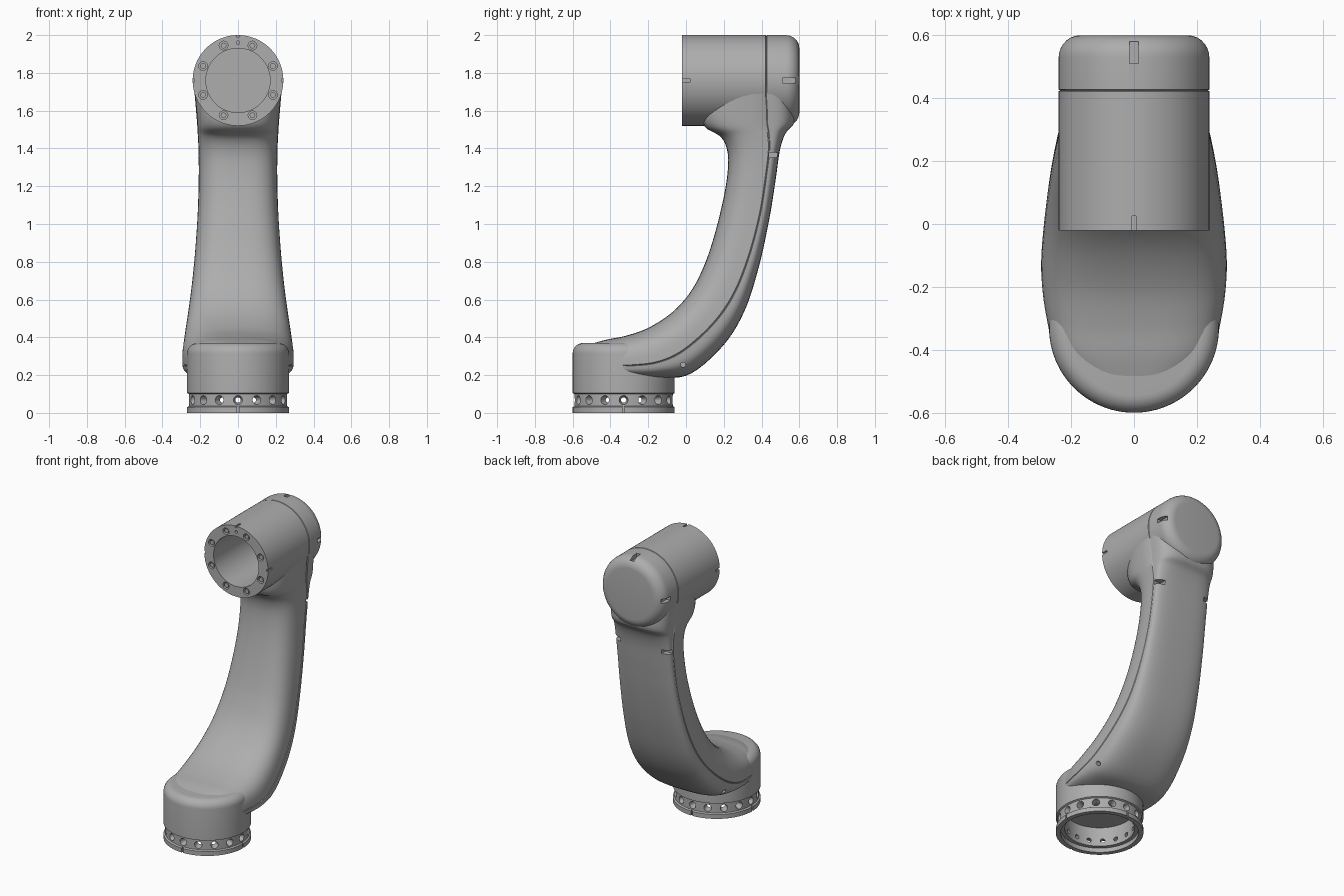
import bpy, bmesh, math
from mathutils import Matrix, Vector

if "Cube" in bpy.data.objects:
    bpy.data.objects.remove(bpy.data.objects["Cube"])

gray = bpy.data.materials.new("neutral_gray")
gray.use_nodes = True
gray.diffuse_color = (0.42, 0.42, 0.42, 1)
gray.node_tree.nodes["Principled BSDF"].inputs["Base Color"].default_value = gray.diffuse_color

HEAD = Matrix.Translation((0, 0, 1.76)) @ Matrix.Rotation(-math.pi / 2, 4, "X")
BASE = Matrix.Translation((0, -0.33, 0))


def make(name, bm):
    bmesh.ops.recalc_face_normals(bm, faces=bm.faces)
    mesh = bpy.data.meshes.new(name)
    bm.to_mesh(mesh)
    bm.free()
    mesh.materials.append(gray)
    ob = bpy.data.objects.new(name, mesh)
    bpy.context.collection.objects.link(ob)
    return ob


def activate(ob):
    bpy.ops.object.select_all(action="DESELECT")
    ob.select_set(True)
    bpy.context.view_layer.objects.active = ob


def smooth(ob):
    activate(ob)
    bpy.ops.object.shade_smooth_by_angle(angle=math.radians(32))


def cut(ob, bm):
    cutter = make("cutter", bm)
    cutter.hide_render = True
    mod = ob.modifiers.new("cut", "BOOLEAN")
    mod.operation, mod.solver, mod.object = "DIFFERENCE", "EXACT", cutter
    activate(ob)
    bpy.ops.object.modifier_apply(modifier=mod.name)
    bpy.data.objects.remove(cutter)


def lathe(name, profile, matrix):
    bm = bmesh.new()
    verts = [bm.verts.new((r, 0, h)) for r, h in profile]
    edges = [bm.edges.new(pair) for pair in zip(verts, verts[1:])]
    bmesh.ops.spin(bm, geom=verts + edges, cent=(0, 0, 0), axis=(0, 0, 1),
                   angle=math.tau, steps=96)
    bmesh.ops.remove_doubles(bm, verts=bm.verts, dist=1e-5)
    bm.transform(matrix)
    return make(name, bm)


def rod(bm, center, direction, r1, r2, depth, sides=20):
    turn = Vector(direction).to_track_quat("Z", "Y").to_matrix().to_4x4()
    bmesh.ops.create_cone(bm, cap_ends=True, segments=sides, radius1=r1, radius2=r2,
                          depth=depth, matrix=Matrix.Translation(center) @ turn)


def box(bm, center, size, frame=Matrix()):
    place = frame @ Matrix.Translation(center) @ Matrix.Diagonal((*size, 1))
    bmesh.ops.create_cube(bm, size=1, matrix=place)


def corner(r, h, radius, steps=7):
    # quarter round from an outer wall over to an end face
    turns = [math.pi / 2 * i / steps for i in range(steps + 1)]
    return [(r - radius + radius * math.cos(a), h - radius + radius * math.sin(a)) for a in turns]


# Upper joint housing: hollow drum with a rounded back cap and a seam groove
head = lathe("upper_joint_housing",
             [(0, 0.4), (0.17, 0.4), (0.17, -0.02), (0.24, -0.02), (0.24, 0.422),
              (0.235, 0.425), (0.24, 0.428)] + corner(0.24, 0.6, 0.07) + [(0, 0.6)], HEAD)
cuts, screws = bmesh.new(), bmesh.new()
for i in range(8):
    a = math.tau * (i + 0.5) / 8
    x, z = 0.2 * math.cos(a), 1.76 + 0.2 * math.sin(a)
    rod(cuts, (x, -0.01, z), (0, 1, 0), 0.023, 0.023, 0.07)
    rod(screws, (x, 0.01, z), (0, 1, 0), 0.015, 0.015, 0.05)
rod(cuts, (0, -0.02, 1.96), (0, 1, 0), 0.009, 0.009, 0.05)
for side in (-1, 0, 1):
    frame = Matrix.Translation((0, 0, 1.76)) @ Matrix.Rotation(side * math.pi / 2, 4, "Y")
    box(cuts, (0, 0.545, 0.24), (0.028, 0.07, 0.06), frame)
    box(cuts, (0, 0, 0.245), (0.014, 0.05, 0.03), frame)
cut(head, cuts)
smooth(head)
smooth(make("housing_screws", screws))

# Lower joint collar: flange, recessed hole band and rounded block on top
collar = lathe("lower_joint_collar",
               [(0, 0.16), (0.215, 0.16), (0.215, 0.03), (0.24, 0.03), (0.24, 0),
                (0.27, 0), (0.27, 0.03), (0.26, 0.036), (0.26, 0.1), (0.27, 0.105)]
               + corner(0.27, 0.37, 0.055) + [(0, 0.372)], BASE)
cuts = bmesh.new()
for i in range(16):
    a = math.tau * i / 16
    out = Vector((math.cos(a), math.sin(a), 0))
    rod(cuts, out * 0.235 + Vector((0, -0.33, 0.068)), out, 0.011, 0.026, 0.07)
    if i % 4 == 0:
        box(cuts, (0.27, 0, 0.015), (0.02, 0.01, 0.05), BASE @ Matrix.Rotation(a, 4, "Z"))
cut(collar, cuts)
smooth(collar)

# Curved arm stations: inner y, inner z, outer y, outer z, half width, seam position
STATIONS = [
    (-0.52, 0.36, -0.5, 0.2, 0.15, 0.7), (-0.42, 0.388, -0.4, 0.19, 0.245, 0.7),
    (-0.32, 0.408, -0.27, 0.183, 0.28, 0.7), (-0.2, 0.45, -0.12, 0.183, 0.295, 0.68),
    (-0.07, 0.535, 0.03, 0.21, 0.287, 0.62), (0.03, 0.65, 0.2, 0.36, 0.268, 0.64),
    (0.1, 0.79, 0.31, 0.54, 0.248, 0.7), (0.15, 0.94, 0.385, 0.77, 0.229, 0.76),
    (0.195, 1.12, 0.44, 1.02, 0.214, 0.8), (0.22, 1.27, 0.474, 1.23, 0.208, 0.8),
    (0.22, 1.38, 0.497, 1.39, 0.209, 0.8), (0.185, 1.46, 0.527, 1.48, 0.213, 0.74),
    (0.1, 1.515, 0.57, 1.53, 0.216, 0.7), (0.08, 1.6, 0.575, 1.6, 0.222, 0.7),
    (0.12, 1.74, 0.56, 1.74, 0.234, 0.68)]


def spline(rows, steps):
    rows = [Vector(r) for r in rows]
    path = []
    for i in range(len(rows) - 1):
        p0, p1 = rows[max(i - 1, 0)], rows[i]
        p2, p3 = rows[i + 1], rows[min(i + 2, len(rows) - 1)]
        for k in range(steps):
            t = k / steps
            path.append(p1 + (p2 - p0) * (t / 2)
                        + (p0 * 2 - p1 * 5 + p2 * 4 - p3) * (t * t / 2)
                        + (p1 * 3 - p0 - p2 * 3 + p3) * (t ** 3 / 2))
    return path + [rows[-1]]


def power(value, p):
    return math.copysign(abs(value) ** p, value)


# Angles round the section, with a narrow groove at each side seam
angles = []
for start in (0, math.pi):
    angles += [start, start + 0.004] + [start + math.pi * k / 28 for k in range(1, 28)]
    angles.append(start + math.pi - 0.004)

bm = bmesh.new()
rings = []
for iy, iz, oy, oz, half, seam in spline(STATIONS, 5):
    inner, outer = Vector((0, iy, iz)), Vector((0, oy, oz))
    ring = []
    for a in angles:
        s = power(math.sin(a), 0.65)
        along = seam + s * (1 - seam if s > 0 else seam)
        groove = 0.005 if abs(math.sin(a)) < 0.001 else 0
        point = inner.lerp(outer, along)
        point.x = (half - groove) * power(math.cos(a), 0.65)
        ring.append(bm.verts.new(point))
    rings.append(ring)
for lower, upper in zip(rings, rings[1:]):
    for k in range(len(angles)):
        n = (k + 1) % len(angles)
        bm.faces.new((lower[k], lower[n], upper[n], upper[k]))
bm.faces.new(rings[0])
bm.faces.new(rings[-1])
arm = make("curved_arm", bm)

# Arm openings: housing bore, rear slots and small side holes
cuts = bmesh.new()
rod(cuts, (0, 0.15, 1.76), (0, 1, 0), 0.172, 0.172, 0.5, 96)
for side in (-1, 1):
    box(cuts, (side * 0.2, 0.465, 1.365), (0.09, 0.05, 0.028))
    rod(cuts, (side * 0.28, -0.015, 0.255), (1, 0, 0), 0.013, 0.013, 0.1)
cut(arm, cuts)
smooth(arm)
